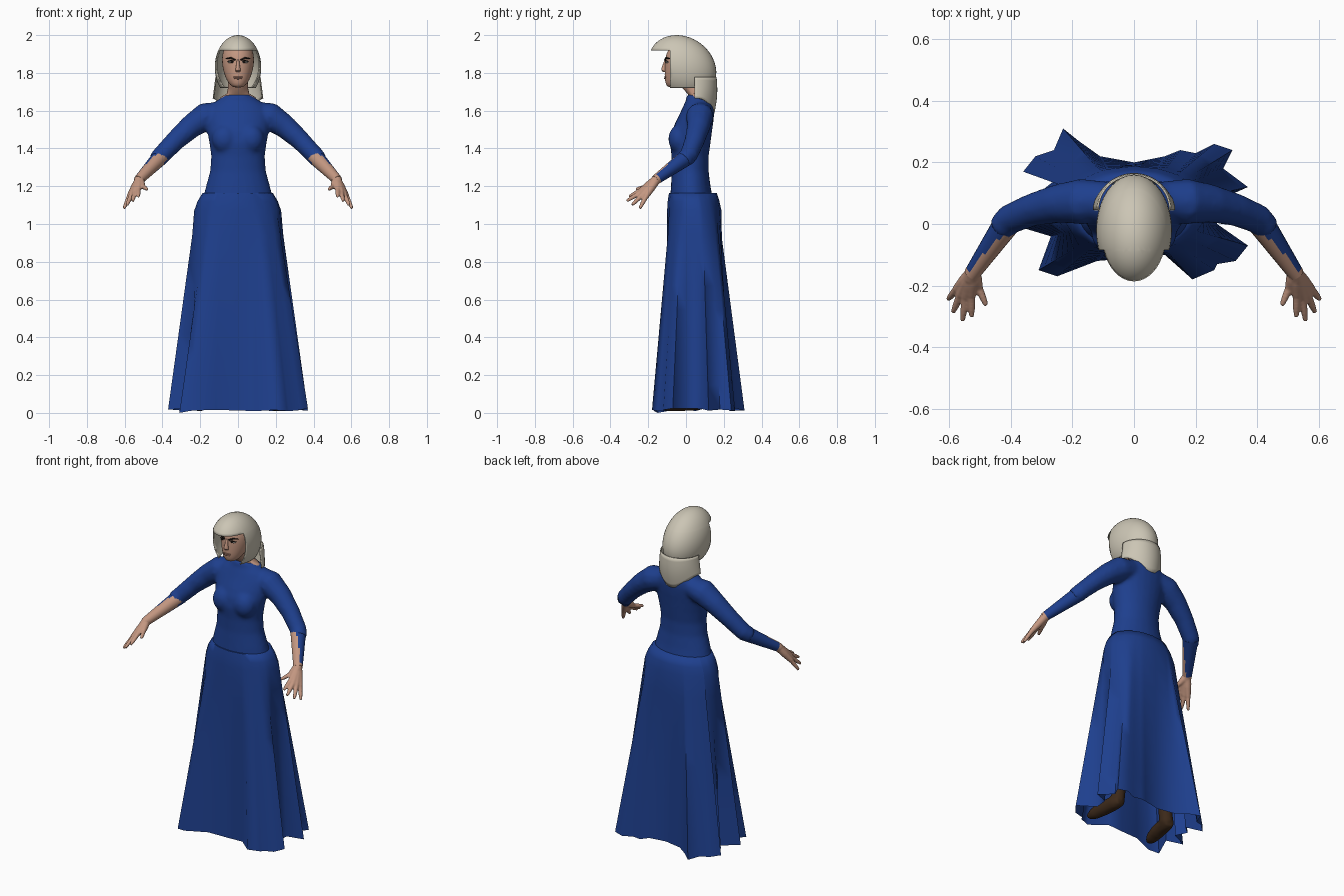
import bpy, bmesh, math, random
from mathutils import Vector

random.seed(4)
cube = bpy.data.objects.get("Cube")
if cube:
    bpy.data.objects.remove(cube)


def material(name, *rgb):
    m = bpy.data.materials.new(name)
    m.use_nodes = True
    m.diffuse_color = (*rgb, 1)
    bsdf = next(n for n in m.node_tree.nodes if n.type == 'BSDF_PRINCIPLED')
    bsdf.inputs["Base Color"].default_value = (*rgb, 1)
    return m


BLUE = material("blue cloth", .013, .05, .27)
SKIN = material("skin", .55, .31, .22)
HAIR = material("pale hair", .6, .56, .46)
BROWN = material("brown leather", .045, .022, .01)
DARK = material("dark brow", .015, .01, .008)
WHITE = material("eye white", .6, .57, .53)
LIPS = material("lips", .4, .2, .15)


def loft(bm, rings, cap=True, closed=True):
    """Skin a list of point rings with quads."""
    rows = [[bm.verts.new(p) for p in ring] for ring in rings]
    n = len(rows[0])
    for a, b in zip(rows, rows[1:]):
        for i in range(n if closed else n - 1):
            j = (i + 1) % n
            bm.faces.new((a[i], a[j], b[j], b[i]))
    if cap:
        bm.faces.new(rows[0][::-1])
        bm.faces.new(rows[-1])


def tube(bm, points, radii, sides=12):
    pts = [Vector(p) for p in points]
    rings = []
    for i, (p, r) in enumerate(zip(pts, radii)):
        d = pts[min(i + 1, len(pts) - 1)] - pts[max(i - 1, 0)]
        q = d.to_track_quat('Z', 'Y')
        rings.append([p + q @ Vector((r * math.cos(a), r * math.sin(a), 0))
                      for a in (math.tau * k / sides for k in range(sides))])
    loft(bm, rings)


def oval(z, rx, front, back, sides=24):
    mid, ry = (front + back) / 2, (back - front) / 2
    return [Vector((rx * math.cos(a), mid + ry * math.sin(a), z))
            for a in (math.tau * k / sides for k in range(sides))]


def ball(bm, centre, size):
    made = bmesh.ops.create_uvsphere(bm, u_segments=20, v_segments=12, radius=1)
    for v in made["verts"]:
        v.co = Vector(centre) + Vector(c * s for c, s in zip(v.co, size))


def finish(name, bm, *mats, mirror=False, subdiv=0, voxel=0, angle=50):
    bmesh.ops.recalc_face_normals(bm, faces=bm.faces[:])
    mesh = bpy.data.meshes.new(name)
    bm.to_mesh(mesh)
    bm.free()
    obj = bpy.data.objects.new(name, mesh)
    bpy.context.collection.objects.link(obj)
    for m in mats:
        mesh.materials.append(m)
    bpy.ops.object.select_all(action='DESELECT')
    obj.select_set(True)
    bpy.context.view_layer.objects.active = obj
    bpy.ops.object.shade_smooth_by_angle(angle=math.radians(angle))
    if mirror:
        obj.modifiers.new("Mirror", 'MIRROR').use_mirror_merge = False
    if subdiv:
        obj.modifiers.new("Subdivision", 'SUBSURF').levels = subdiv
        obj.modifiers[-1].render_levels = subdiv
    if voxel:
        r = obj.modifiers.new("Remesh", 'REMESH')
        r.mode, r.voxel_size, r.use_smooth_shade = 'VOXEL', voxel, True
        s = obj.modifiers.new("Smooth", 'SMOOTH')
        s.factor, s.iterations = .5, 6
    return obj


# Bodice with bust and sleeves, fused into one surface
bm = bmesh.new()
loft(bm, [oval(*r) for r in (
    (1.12, .19, -.085, .145), (1.2, .17, -.08, .13), (1.28, .148, -.075, .12),
    (1.36, .142, -.077, .12), (1.43, .152, -.085, .13), (1.49, .163, -.076, .138),
    (1.54, .168, -.055, .145), (1.59, .168, -.03, .15), (1.63, .145, -.012, .148),
    (1.655, .11, 0, .135), (1.685, .066, .002, .115))])
for s in (-1, 1):
    ball(bm, (s * .07, -.036, 1.45), (.068, .058, .075))
    arm = [(.09, .08, 1.59), (.17, .073, 1.57), (.25, .066, 1.515),
           (.33, .046, 1.443), (.405, .015, 1.365), (.432, -.015, 1.338)]
    tube(bm, [(s * x, y, z) for x, y, z in arm], (.06, .075, .063, .054, .049, .046))
finish("bodice_and_sleeves", bm, BLUE, voxel=.011)

# Skirt: oval waist spreading to a folded hem (hem in hundredths)
HEM = [(0, -11), (10, -10), (19, -18), (26, -15), (27, -13), (33, -12), (37, -7),
       (27, 0), (28, 8), (37, 12), (29, 18), (32, 24), (26, 26), (20, 23),
       (15, 24), (10, 22), (0, 20), (-11, 22), (-18, 27), (-23, 31), (-26, 24),
       (-32, 22), (-36, 17), (-26, 14), (-31, 10), (-26, 5), (-37, -1),
       (-27, -4), (-31, -15), (-25, -17), (-12, -12)]
hem = [Vector((x / 100, y / 100, .008 + .018 * random.random())) for x, y in HEM]
hem[-3].z = 0


def waist(z, rx, front, back):
    mid, ry = (front + back) / 2, (back - front) / 2
    ring = []
    for p in hem:
        a = math.atan2((p.y - .05) / .2, p.x / .33)
        ring.append(Vector((rx * math.cos(a), mid + ry * math.sin(a), z)))
    return ring


hip = waist(1.07, .232, -.1, .188)
rings = [waist(1.165, .155, -.06, .11), waist(1.165, .187, -.09, .163),
         waist(1.12, .214, -.097, .177)]
rings += [[a.lerp(b, t / 8) for a, b in zip(hip, hem)] for t in range(9)]
bm = bmesh.new()
loft(bm, rings, cap=False)
finish("skirt", bm, BLUE, angle=75)

# Forearms: the sleeve is cut on a slant, leaving the inner front bare
start, end = Vector((.405, .014, 1.36)), Vector((.527, -.163, 1.232))
bm = bmesh.new()
steps = [i / 16 for i in range(17)]
tube(bm, [start.lerp(end, t) for t in steps], [.045 - .019 * t for t in steps], 20)
bm.normal_update()
axis, bare = end - start, Vector((-.55, -.7, .3)).normalized()
for f in bm.faces:
    t = (f.calc_center_median() - start).dot(axis) / axis.length_squared
    f.material_index = int(t > .95 or f.normal.dot(bare) > .8 - .9 * t)
finish("forearms", bm, BLUE, SKIN, mirror=True)

# Hands: palm strands and fingers fused together
bm = bmesh.new()
wrist = Vector((.522, -.155, 1.237))
tube(bm, [start.lerp(end, .86), wrist, wrist.lerp(Vector((.547, -.238, 1.168)), .3)],
     (.026, .0275, .024))
for knuckle, tip in (((.528, -.232, 1.183), (.527, -.302, 1.144)),
                     ((.547, -.238, 1.168), (.557, -.314, 1.122)),
                     ((.564, -.23, 1.155), (.588, -.287, 1.1)),
                     ((.576, -.212, 1.145), (.604, -.245, 1.082)),
                     ((.505, -.205, 1.2), (.48, -.265, 1.183))):
    a, b = Vector(knuckle), Vector(tip)
    tube(bm, [wrist, wrist.lerp(a, .5), a], (.023, .021, .015))
    tube(bm, [wrist.lerp(a, .8), a, a.lerp(b, .6), b], (.013, .0135, .0115, .008))
finish("hands", bm, SKIN, mirror=True, voxel=.0045)

# Neck and head
bm = bmesh.new()
loft(bm, [oval(*r) for r in (
    (1.64, .11, .02, .12), (1.672, .091, .02, .115), (1.69, .06, .008, .105),
    (1.72, .053, -.02, .09), (1.79, .05, -.05, .07))])
finish("neck", bm, SKIN)
bm = bmesh.new()
loft(bm, [oval(*r) for r in (
    (1.722, .022, -.092, -.045), (1.735, .042, -.106, -.01), (1.76, .06, -.112, .03),
    (1.79, .072, -.114, .06), (1.83, .083, -.113, .085), (1.875, .087, -.112, .1),
    (1.92, .08, -.1, .095), (1.96, .055, -.06, .06))])
finish("head", bm, SKIN, subdiv=1)
bm = bmesh.new()
loft(bm, [oval(*r, 12) for r in (
    (1.803, .012, -.12, -.1), (1.813, .017, -.133, -.1), (1.825, .012, -.131, -.1),
    (1.85, .008, -.121, -.1), (1.873, .007, -.113, -.1))])
finish("nose", bm, SKIN, subdiv=1)

# Facial details
for name, mat, centre, size in (
        ("eyes", WHITE, (.036, -.1, 1.857), (.016, .0105, .006)),
        ("irises", DARK, (.034, -.106, 1.858), (.0075, .0065, .006))):
    bm = bmesh.new()
    ball(bm, centre, size)
    finish(name, bm, mat, mirror=True)
bm = bmesh.new()
tube(bm, [(.013, -.112, 1.868), (.04, -.106, 1.88), (.064, -.083, 1.875)],
     (.004, .005, .002), 8)
tube(bm, [(.02, -.11, 1.862), (.036, -.109, 1.866), (.055, -.096, 1.86)],
     (.002, .003, .002), 8)
finish("brows_and_lashes", bm, DARK, mirror=True)
bm = bmesh.new()
ball(bm, (0, -.109, 1.778), (.026, .008, .004))
ball(bm, (0, -.109, 1.77), (.021, .008, .004))
finish("mouth", bm, LIPS)

# Hair cap: sheared ellipsoid with level bottom and a squared face opening
bm = bmesh.new()
bmesh.ops.create_uvsphere(bm, u_segments=40, v_segments=24, radius=1)
for v in bm.verts:
    x, y, z = v.co
    v.co = (.123 * x, -.02 + .178 * y - .03 * z, 1.83 + .17 * z)
for co, no, cut in (((0, 0, 1.72), (0, 0, 1), True), ((0, 0, 1.92), (0, 0, 1), False),
                    ((0, -.085, 0), (0, 1, 0), False)):
    bmesh.ops.bisect_plane(bm, geom=bm.verts[:] + bm.edges[:] + bm.faces[:],
                           plane_co=co, plane_no=no, clear_inner=cut)
opening = [f for f in bm.faces if f.calc_center_median().z < 1.92
           and f.calc_center_median().y < -.085]
bmesh.ops.delete(bm, geom=opening, context='FACES')
cap = finish("hair_cap", bm, HAIR)
cap.modifiers.new("Solidify", 'SOLIDIFY').thickness = .006

# Back hair: curved sheet with a rounded lower edge
bm = bmesh.new()
rows = []
for k in range(9):
    t, row = k / 8, []
    for i in range(25):
        a = math.pi * i / 24
        low = 1.665 - .08 * math.sin(a) ** 3
        bulge = 1 + .05 * math.sin(math.pi * t)
        row.append(((.12 + .014 * t) * math.cos(a),
                    .045 + (.117 - .012 * t * t) * bulge * math.sin(a),
                    1.777 + (low - 1.777) * t))
    rows.append(row)
loft(bm, rows, cap=False, closed=False)
sheet = finish("back_hair", bm, HAIR)
sheet.modifiers.new("Solidify", 'SOLIDIFY').thickness = .006

# Boots under the skirt
bm = bmesh.new()
tube(bm, [(.18, .1, .05), (.187, .06, .055), (.2, -.03, .05), (.213, -.1, .042),
          (.22, -.14, .036)], (.03, .042, .042, .034, .015))
tube(bm, [(.18, .07, .05), (.17, .07, .16), (.14, .06, .42)], (.04, .042, .055))
finish("boots", bm, BROWN, mirror=True, voxel=.009)
